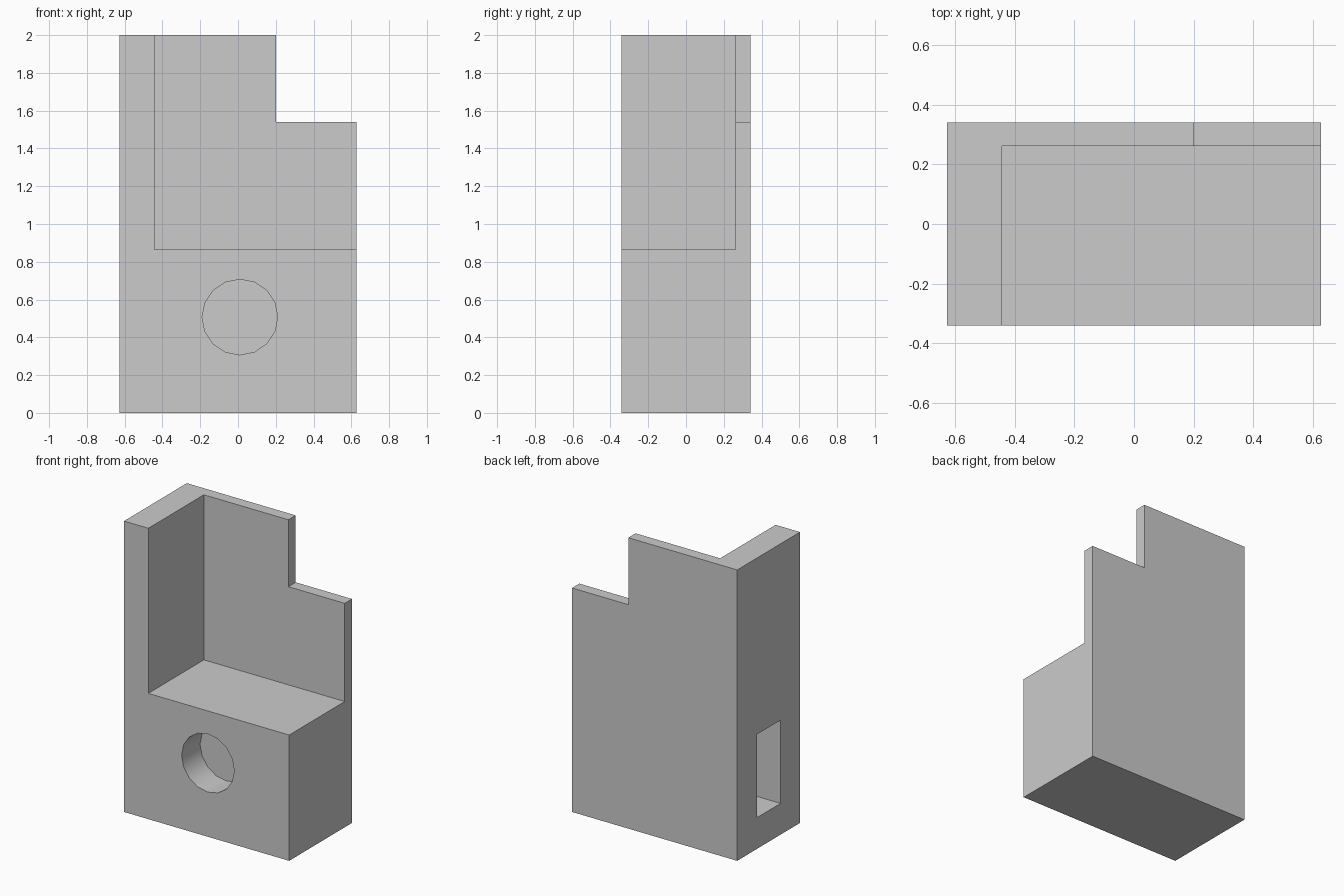
import bpy
import math

if "Cube" in bpy.data.objects:
    bpy.data.objects.remove(bpy.data.objects["Cube"])

GREY = (0.6, 0.6, 0.6, 1)
grey = bpy.data.materials.new("plain grey")
grey.use_nodes = True
grey.diffuse_color = GREY
grey.node_tree.nodes["Principled BSDF"].inputs["Base Color"].default_value = GREY

# Overall extents and the main levels
X, Y, TOP = 0.628, 0.341, 2.0
SHELF, PANEL_FRONT, COLUMN_EDGE = 0.865, 0.262, -0.443
OVER = 0.1


def box(name, low, high):
    """Box between two opposite corners."""
    middle = [(a + b) / 2 for a, b in zip(low, high)]
    bpy.ops.mesh.primitive_cube_add(size=1, location=middle)
    obj = bpy.context.object
    obj.name = name
    obj.scale = [b - a for a, b in zip(low, high)]
    bpy.ops.object.transform_apply(location=True, rotation=True, scale=True)
    return obj


def carve(body, cutter):
    """Subtract the cutter from the body, then discard it."""
    cutter.hide_render = True
    cut = body.modifiers.new(cutter.name, "BOOLEAN")
    cut.operation = "DIFFERENCE"
    cut.solver = "EXACT"
    cut.object = cutter
    bpy.context.view_layer.objects.active = body
    bpy.ops.object.modifier_apply(modifier=cut.name)
    bpy.data.objects.remove(cutter)


# Solid block
body = box("stepped_block", (-X, -Y, 0), (X, Y, TOP))

# Open space above the shelf, leaving a side column and a back panel
carve(body, box("shelf_space", (COLUMN_EDGE, -Y - OVER, SHELF),
                (X + OVER, PANEL_FRONT, TOP + OVER)))

# Corner notch in the back panel
carve(body, box("panel_notch", (0.2, 0, 1.54), (X + OVER, Y + OVER, TOP + OVER)))

# Slot in the column side
carve(body, box("side_slot", (-X - OVER, -0.13, 0.215), (-X + 0.2, 0.125, 0.787)))

# Round socket in the front
depth = 0.2
bpy.ops.mesh.primitive_cylinder_add(
    vertices=16, radius=0.2, depth=depth + OVER,
    location=(0.01, -Y + (depth - OVER) / 2, 0.507), rotation=(math.pi / 2, 0, 0))
socket = bpy.context.object
socket.name = "front_socket"
carve(body, socket)

# Finish
body.data.materials.clear()
body.data.materials.append(grey)
bpy.ops.object.select_all(action="DESELECT")
body.select_set(True)
bpy.context.view_layer.objects.active = body
bpy.ops.object.shade_smooth_by_angle(angle=math.radians(30))
